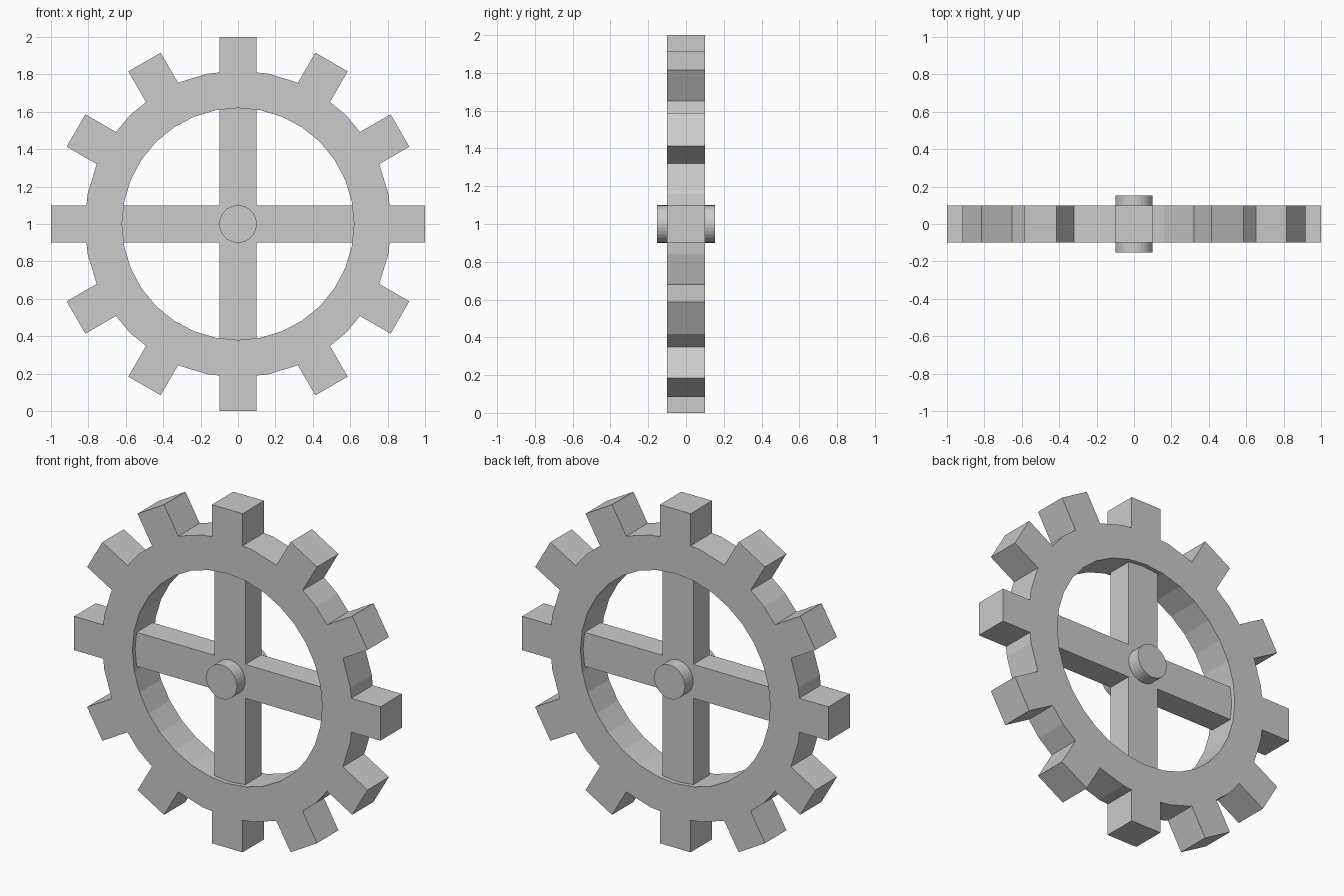
import bpy
from math import pi, sin, cos, asin, atan2

if "Cube" in bpy.data.objects:
    bpy.data.objects.remove(bpy.data.objects["Cube"])

SIDES, TEETH = 32, 12
R_OUT, R_IN, R_TIP, HALF_W = 0.82, 0.62, 1.0, 0.1


def extrude_profile(name, outlines, half_depth):
    """Extrude filled outlines (inner ones become holes) and stand them upright."""
    curve = bpy.data.curves.new(name, 'CURVE')
    curve.dimensions = '2D'
    curve.fill_mode = 'BOTH'
    curve.extrude = half_depth
    for pts in outlines:
        spline = curve.splines.new('POLY')
        spline.points.add(len(pts) - 1)
        for p, (x, y) in zip(spline.points, pts):
            p.co = (x, y, 0, 1)
        spline.use_cyclic_u = True
    obj = bpy.data.objects.new(name, curve)
    bpy.context.collection.objects.link(obj)
    obj.location = (0, 0, 1)
    obj.rotation_euler = (pi / 2, 0, 0)
    bpy.ops.object.select_all(action='DESELECT')
    obj.select_set(True)
    bpy.context.view_layer.objects.active = obj
    bpy.ops.object.convert(target='MESH')
    obj = bpy.context.object
    for poly in obj.data.polygons:
        poly.use_smooth = False
    return obj


def polar(r, a):
    return (r * cos(a), r * sin(a))


def rim_radius(a):
    """Distance from centre to the faceted rim at angle a."""
    step = 2 * pi / SIDES
    return R_OUT * cos(step / 2) / cos(a % step - step / 2)


def tooth(a):
    """Four corners of one tooth: root, tip, tip, root."""
    roots = []
    for s in (-1, 1):
        off = asin(HALF_W / R_OUT)
        for _ in range(8):
            off = asin(HALF_W / rim_radius(a + s * off))
        roots.append((a + s * off, rim_radius(a + s * off)))
    tip_a = atan2(HALF_W, R_TIP)
    tip_r = (R_TIP ** 2 + HALF_W ** 2) ** 0.5
    return [polar(roots[0][1], roots[0][0]), polar(tip_r, a - tip_a),
            polar(tip_r, a + tip_a), polar(roots[1][1], roots[1][0])], roots[1][0]


# Toothed rim: teeth joined by the rim vertices lying between them
outer = []
pitch = 2 * pi / TEETH
for i in range(TEETH):
    corners, end = tooth(i * pitch)
    outer += corners
    next_start = (i + 1) * pitch - asin(HALF_W / R_OUT)
    for k in range(SIDES + 1):
        a = 2 * pi * k / SIDES
        if end + 0.005 < a < next_start - 0.005:
            outer.append(polar(R_OUT, a))
inner = [polar(R_IN, 2 * pi * k / SIDES) for k in range(SIDES)]
extrude_profile("toothed_rim", [outer, inner], 0.1)

# Cross of four spokes, slightly thinner than the rim
w, L = HALF_W, 0.64
arm = [(L, -w), (L, w), (w, w)]
cross = []
for q in range(4):
    c, s = round(cos(q * pi / 2)), round(sin(q * pi / 2))
    cross += [(x * c - y * s, x * s + y * c) for x, y in arm]
extrude_profile("spokes", [cross], 0.075)

# Hub pin through the centre
bpy.ops.mesh.primitive_cylinder_add(vertices=32, radius=0.1, depth=0.306,
                                    location=(0, 0, 1), rotation=(pi / 2, 0, 0))
bpy.context.object.name = "hub"
